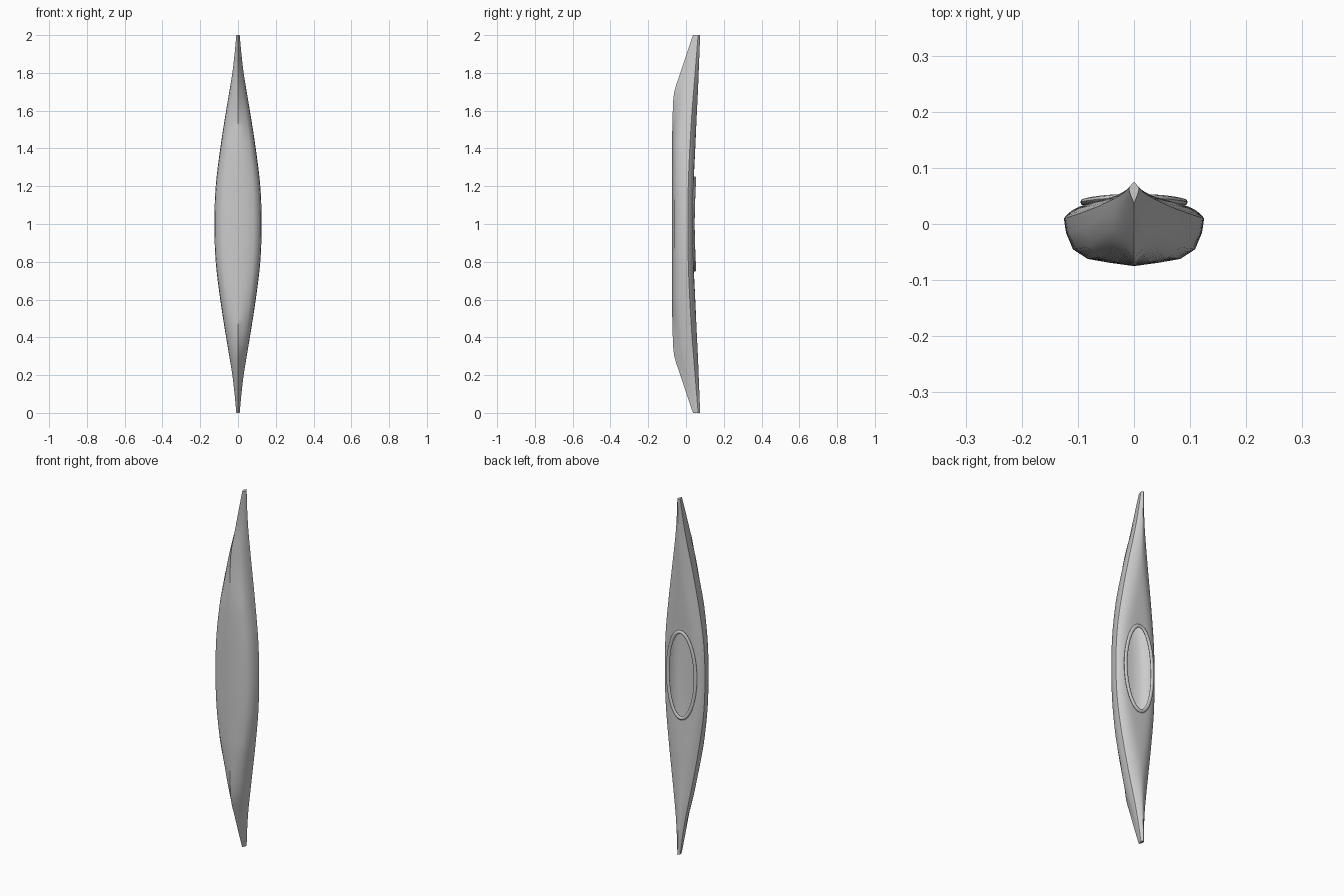
import bpy, bmesh, math

if "Cube" in bpy.data.objects:
    bpy.data.objects.remove(bpy.data.objects["Cube"])

# Stations from midship to tip: distance, half width, keel y, gunwale y, deck ridge y
STATIONS = [
    (0.00, 0.125, -0.075, 0.010, 0.037),
    (0.20, 0.118, -0.075, 0.012, 0.040),
    (0.40, 0.094, -0.074, 0.020, 0.049),
    (0.60, 0.063, -0.070, 0.032, 0.058),
    (0.70, 0.046, -0.062, 0.040, 0.063),
    (0.80, 0.030, -0.030, 0.048, 0.067),
    (0.90, 0.018, 0.003, 0.056, 0.071),
    (1.00, 0.009, 0.037, 0.064, 0.075),
]
HOLE_W, HOLE_L = 0.083, 0.238          # cockpit opening half sizes
BILGE = [(0, 0), (0.35, 0.07), (0.66, 0.15), (0.87, 0.35), (0.97, 0.7)]


def station(d):
    """Catmull-Rom interpolation of the station table."""
    d = min(abs(d), 1.0)
    i = max(k for k in range(len(STATIONS) - 1) if STATIONS[k][0] <= d)
    b, c = STATIONS[i], STATIONS[i + 1]
    if i:
        a = STATIONS[i - 1]
    else:
        a = (-c[0],) + c[1:]
    e = STATIONS[min(i + 2, len(STATIONS) - 1)]
    h = c[0] - b[0]
    t = (d - b[0]) / h
    out = []
    for k in range(1, 5):
        m0 = (c[k] - a[k]) / (c[0] - a[0]) * h
        m1 = (e[k] - b[k]) / (e[0] - b[0]) * h
        out.append((2*t**3 - 3*t*t + 1) * b[k] + (t**3 - 2*t*t + t) * m0
                   + (3*t*t - 2*t**3) * c[k] + (t**3 - t*t) * m1)
    return out


def deck_y(x, d):
    w, keel, gun, ridge = station(d)
    p = 1.3 + 4.7 * math.exp(-(d / 0.42) ** 2)
    return gun + (ridge - gun) * (1 - min(1, abs(x) / w) ** p)


def half_section(d):
    """Points from keel round the bilge and over the deck to the inner edge."""
    w, keel, gun, ridge = station(d)
    vee = min(1, max(0, (abs(d) - 0.4) / 0.5)) * 0.75
    pts = []
    for s, t in BILGE:
        t = t + (s - t) * vee
        pts.append((s * w, keel + (gun - keel) * t))
    inner = HOLE_W * math.sqrt(max(0, 1 - (d / HOLE_L) ** 2))
    for k in range(8):
        f = (k / 7) ** 1.5
        x = w + (inner - w) * f
        pts.append((x, deck_y(x, d)))
    return [(x, y, 1 + d) for x, y in pts]


def smooth(obj, angle):
    bpy.ops.object.select_all(action='DESELECT')
    obj.select_set(True)
    bpy.context.view_layer.objects.active = obj
    bpy.ops.object.shade_smooth_by_angle(angle=math.radians(angle))


# Hull and deck: one half lofted along z, then mirrored; the deck parts round the cockpit
half = [HOLE_L * math.sin(math.pi / 2 * k / 12) for k in range(13)]
half += [HOLE_L + (1 - HOLE_L) * k / 20 for k in range(1, 21)]
ds = [-d for d in reversed(half[1:])] + half
bm = bmesh.new()
rows = [[bm.verts.new(p) for p in half_section(d)] for d in ds]
for r0, r1 in zip(rows, rows[1:]):
    for j in range(len(r0) - 1):
        bm.faces.new((r0[j], r0[j + 1], r1[j + 1], r1[j]))
bm.faces.new(rows[0][::-1])
bm.faces.new(rows[-1])
bmesh.ops.recalc_face_normals(bm, faces=bm.faces)
me = bpy.data.meshes.new("kayak_hull")
bm.to_mesh(me)
bm.free()
hull = bpy.data.objects.new("kayak_hull", me)
bpy.context.collection.objects.link(hull)
bpy.context.view_layer.objects.active = hull
mirror = hull.modifiers.new("mirror", 'MIRROR')
mirror.merge_threshold = 0.0005
bpy.ops.object.modifier_apply(modifier="mirror")
bm = bmesh.new()
bm.from_mesh(hull.data)
far = max(bm.verts, key=lambda v: v.co.x)
if sum(f.normal.x for f in far.link_faces) < 0:
    bmesh.ops.reverse_faces(bm, faces=bm.faces)
bm.to_mesh(hull.data)
bm.free()
smooth(hull, 40)

# Cockpit rim: flattened tube following the opening
bm = bmesh.new()
N, M = 56, 8
rings = []
for i in range(N):
    a = 2 * math.pi * i / N
    c, s = math.cos(a), math.sin(a)
    x, d = (HOLE_W + 0.003) * c, (HOLE_L + 0.004) * s
    n = math.hypot(c / HOLE_W, s / HOLE_L)
    nx, nz = c / HOLE_W / n, s / HOLE_L / n
    y = deck_y(x, d) + 0.005
    ring = []
    for j in range(M):
        b = 2 * math.pi * j / M
        o = 0.010 * math.cos(b)
        ring.append(bm.verts.new((x + nx * o, y + 0.007 * math.sin(b), 1 + d + nz * o)))
    rings.append(ring)
for i in range(N):
    r0, r1 = rings[i], rings[(i + 1) % N]
    for j in range(M):
        k = (j + 1) % M
        bm.faces.new((r0[j], r0[k], r1[k], r1[j]))
bmesh.ops.recalc_face_normals(bm, faces=bm.faces)
me = bpy.data.meshes.new("cockpit_rim")
bm.to_mesh(me)
bm.free()
rim = bpy.data.objects.new("cockpit_rim", me)
bpy.context.collection.objects.link(rim)
smooth(rim, 60)
